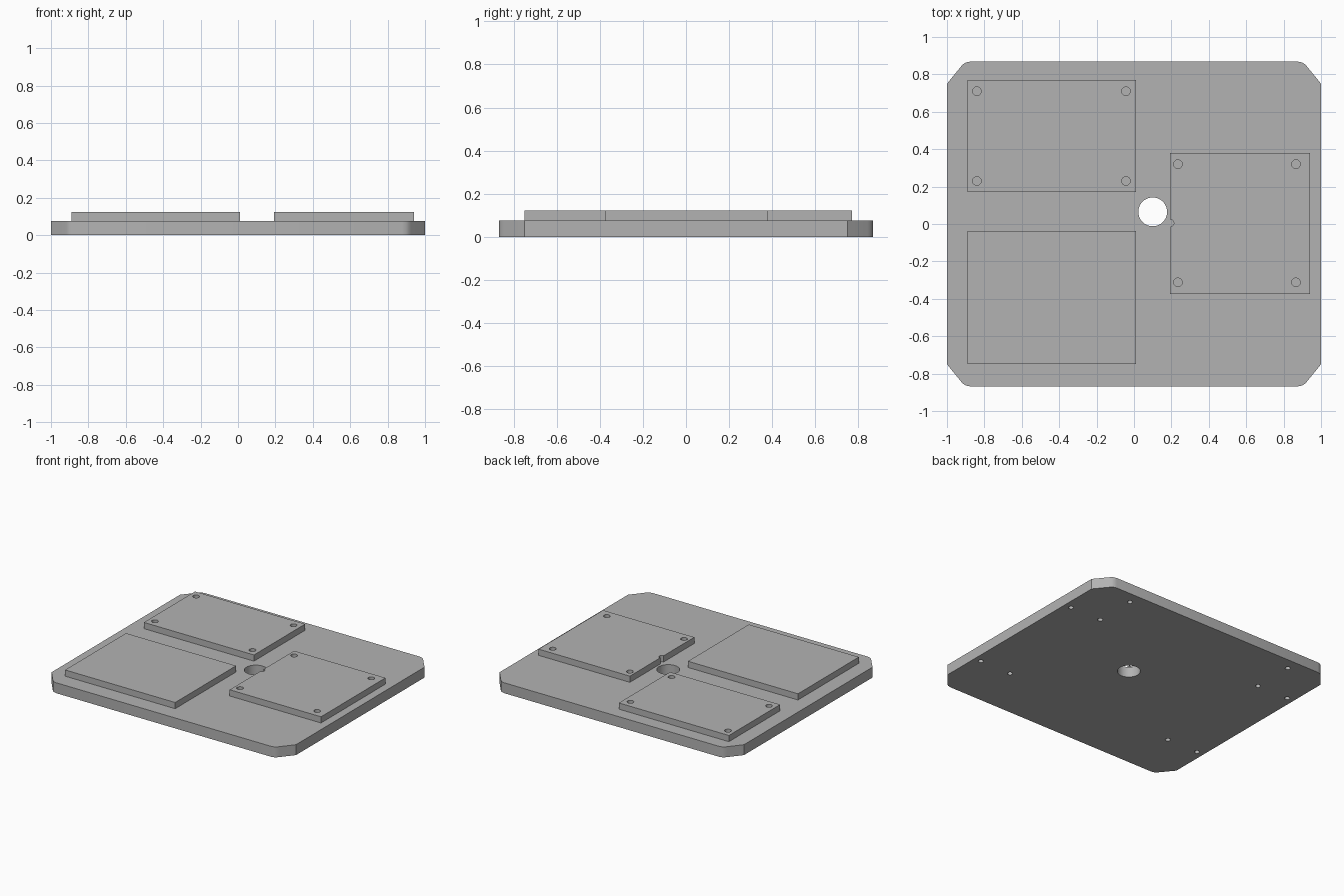
import bpy
import bmesh
import math
from mathutils import Matrix

cube = bpy.data.objects.get("Cube")
if cube:
    bpy.data.objects.remove(cube, do_unlink=True)

SLAB_TOP = 0.077
PAD_TOP = 0.123
HALF_Y = 0.868

grey = bpy.data.materials.new("plain_grey")
grey.use_nodes = True
grey.diffuse_color = (0.45, 0.45, 0.45, 1)
grey.node_tree.nodes["Principled BSDF"].inputs["Base Color"].default_value = (0.45, 0.45, 0.45, 1)


def add_object(name, bm):
    bmesh.ops.recalc_face_normals(bm, faces=bm.faces)
    mesh = bpy.data.meshes.new(name)
    bm.to_mesh(mesh)
    bm.free()
    mesh.materials.append(grey)
    obj = bpy.data.objects.new(name, mesh)
    bpy.context.collection.objects.link(obj)
    return obj


def prism(name, outline, z0, z1):
    """Extrude a flat outline upwards."""
    bm = bmesh.new()
    face = bm.faces.new([bm.verts.new((x, y, z0)) for x, y in outline])
    top = bmesh.ops.extrude_face_region(bm, geom=[face])["geom"]
    for v in top:
        if isinstance(v, bmesh.types.BMVert):
            v.co.z = z1
    return add_object(name, bm)


def drill(obj, holes, z0, z1):
    """Cut round holes, each given as x, y, radius."""
    bm = bmesh.new()
    for x, y, r in holes:
        bmesh.ops.create_cone(bm, cap_ends=True, segments=40, radius1=r, radius2=r,
                              depth=z1 - z0, matrix=Matrix.Translation((x, y, (z0 + z1) / 2)))
    cutter = add_object("drill_cutter", bm)
    cutter.hide_render = True
    mod = obj.modifiers.new("holes", "BOOLEAN")
    mod.operation = "DIFFERENCE"
    mod.solver = "EXACT"
    mod.object = cutter
    bpy.context.view_layer.objects.active = obj
    bpy.ops.object.modifier_apply(modifier=mod.name)
    bpy.data.objects.remove(cutter, do_unlink=True)


def smooth(obj):
    bpy.ops.object.select_all(action="DESELECT")
    obj.select_set(True)
    bpy.context.view_layer.objects.active = obj
    bpy.ops.object.shade_smooth_by_angle(angle=math.radians(30))


# Base slab with clipped, softened corners
corner = [(1.0, 0.75), (0.925, 0.842), (0.914, 0.854), (0.9, 0.863), (0.878, HALF_Y)]
outline = []
for sx, sy in ((1, 1), (-1, 1), (-1, -1), (1, -1)):
    points = corner if sx * sy > 0 else corner[::-1]
    outline += [(sx * x, sy * y) for x, y in points]
slab = prism("base_slab", outline, 0, SLAB_TOP)

# Central through hole
drill(slab, [(0.1, 0.065, 0.077)], -0.1, 0.2)

# Blind fixing holes in the underside
fixings = [(sx * x, y, 0.018) for sx in (-1, 1)
           for x, y in ((0.69, 0.78), (0.69, 0.47), (0.69, -0.47), (0.945, 0.47), (0.945, -0.47))]
drill(slab, fixings, -0.1, 0.05)
smooth(slab)

# Raised pads: x range, y range, hole x positions, hole y positions
pads = {
    "back_right_pad": ((-0.89, 0.01), (0.172, 0.77), (-0.84, -0.043), (0.23, 0.71)),
    "front_right_pad": ((-0.89, 0.01), (-0.748, -0.037), (), ()),
    "left_pad": ((0.193, 0.94), (-0.373, 0.38), (0.235, 0.866), (-0.312, 0.32)),
}
for name, ((x0, x1), (y0, y1), hole_xs, hole_ys) in pads.items():
    pad = prism(name, [(x0, y0), (x1, y0), (x1, y1), (x0, y1)], SLAB_TOP, PAD_TOP)
    holes = [(x, y, 0.023) for x in hole_xs for y in hole_ys]
    if name == "left_pad":
        holes.append((x0, 0.005, 0.02))  # small notch beside the central hole
    if holes:
        drill(pad, holes, 0, 0.2)
    smooth(pad)
